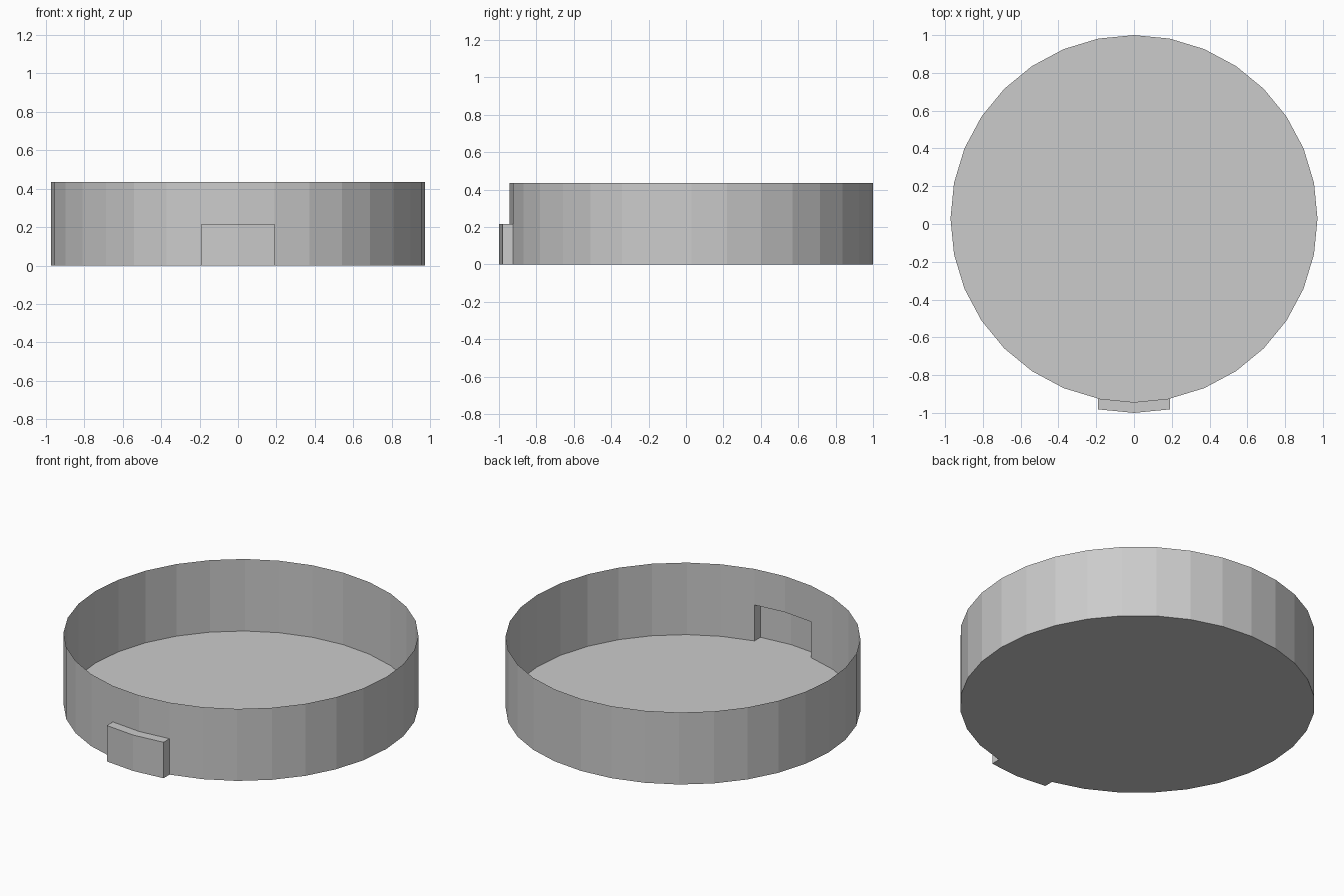
import bpy, bmesh, math

if "Cube" in bpy.data.objects:
    bpy.data.objects.remove(bpy.data.objects["Cube"])

SIDES, R, CY = 32, 0.9715, 0.0285   # rim polygon
H, TAB_H, TAB_D = 0.435, 0.217, 0.057

bm = bmesh.new()


def face(*pts):
    return bm.faces.new([bm.verts.new(p) for p in pts])


def wall(a, b, z0, z1):
    face((*a, z0), (*b, z0), (*b, z1), (*a, z1))


# Rim points, starting at the middle of the front
ring = []
for i in range(SIDES):
    t = -math.pi / 2 + 2 * math.pi * i / SIDES
    ring.append((R * math.cos(t), CY + R * math.sin(t)))

# Floor, facing down
face(*[(x, y, 0) for x, y in reversed(ring)])

# Thin side wall; the two front panels start above the hollow tab
for i in range(SIDES):
    wall(ring[i], ring[(i + 1) % SIDES], TAB_H if i in (0, SIDES - 1) else 0, H)

# Hollow tab pushed out of the front, open to the inside
inner = [ring[-1], ring[0], ring[1]]
outer = [(x, y - TAB_D) for x, y in inner]
for i in range(2):
    a, b, c, d = outer[i], outer[i + 1], inner[i + 1], inner[i]
    wall(a, b, 0, TAB_H)
    face(*[(*p, TAB_H) for p in (a, b, c, d)])
    face(*[(*p, 0) for p in (d, c, b, a)])
wall(inner[0], outer[0], 0, TAB_H)
wall(outer[2], inner[2], 0, TAB_H)

bmesh.ops.remove_doubles(bm, verts=bm.verts, dist=1e-4)
mesh = bpy.data.meshes.new("round_tray")
bm.to_mesh(mesh)
bm.free()
bpy.context.collection.objects.link(bpy.data.objects.new("round_tray", mesh))
